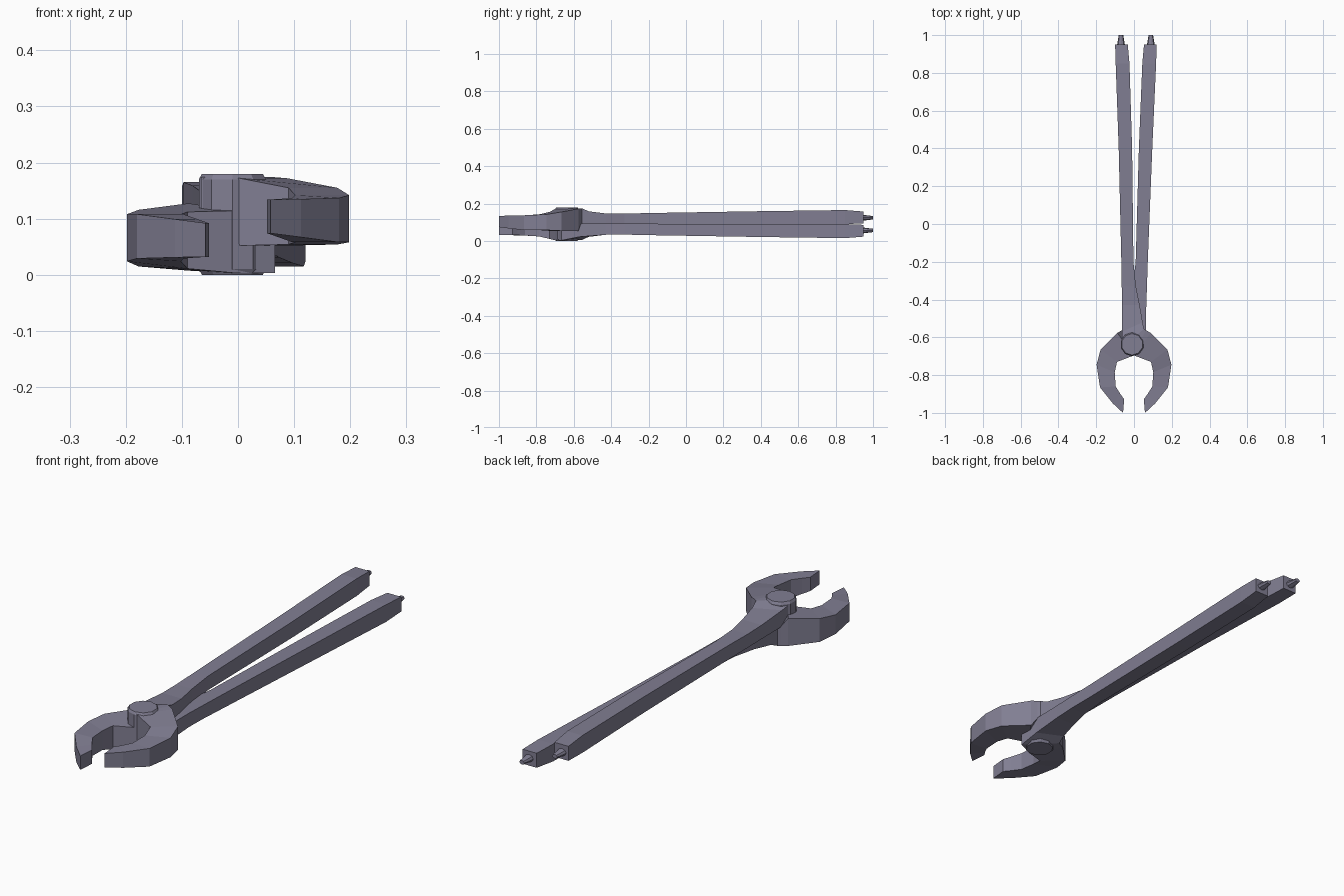
import bpy, bmesh, math
from mathutils import Matrix

if "Cube" in bpy.data.objects:
    bpy.data.objects.remove(bpy.data.objects["Cube"])

MID = 0.09           # height of the plane where the two levers meet
PIVOT = (-0.01, -0.637)

# Upper lever, jaw tip to handle end: outer x,y, inner x,y, bottom z, top z
STATIONS = [
    (.058, -1.0, .052, -.928, .074, .134),
    (.112, -.950, .072, -.900, .067, .135),
    (.180, -.865, .097, -.860, .058, .137),
    (.198, -.745, .102, -.785, .058, .142),
    (.177, -.665, .090, -.730, .054, .155),
    (.088, -.576, .003, -.697, .052, .172),
    (.064, -.563, -.008, -.692, .088, .174),
    (.052, -.555, -.066, -.665, .088, .174),
    (.046, -.520, -.063, -.570, .088, .158),
    (.030, -.430, -.063, -.430, .087, .147),
    (.010, -.330, -.065, -.330, .087, .146),
    (-.003, -.200, -.067, -.200, .088, .149),
    (-.010, .400, -.081, .400, .090, .159),
    (-.024, .850, -.097, .850, .090, .165),
    (-.033, .950, -.100, .950, .094, .157),
]

# Dark steel
steel = bpy.data.materials.new("dark_steel")
steel.diffuse_color = (.22, .21, .29, 1)
steel.use_nodes = True
steel.node_tree.nodes["Principled BSDF"].inputs["Base Color"].default_value = steel.diffuse_color


def make_object(name, bm):
    bmesh.ops.recalc_face_normals(bm, faces=bm.faces)
    mesh = bpy.data.meshes.new(name)
    bm.to_mesh(mesh)
    bm.free()
    mesh.materials.append(steel)
    ob = bpy.data.objects.new(name, mesh)
    bpy.context.collection.objects.link(ob)
    return ob


def ramp(t):
    return min(max(t, 0), 1)


def place(x, y, z, flip):
    # The lower lever is the upper one turned over, opened and dropped at the jaw
    if not flip:
        return (x, y, z)
    splay = 0.020 * ramp((y + .55) / 1.2)
    drop = 0.014 * ramp((-.57 - y) / .13)
    return (splay - x, y, max(2 * MID - z - drop, .003))


def loft(name, outlines):
    # Skin through a row of matching outlines and cap both ends
    bm = bmesh.new()
    rings = [[bm.verts.new(p) for p in outline] for outline in outlines]
    n = len(rings[0])
    for a, b in zip(rings, rings[1:]):
        for i in range(n):
            j = (i + 1) % n
            bm.faces.new((a[i], a[j], b[j], b[i]))
    bm.faces.new(rings[0])
    bm.faces.new(rings[-1])
    return make_object(name, bm)


def lever(name, flip):
    loft(name, [[place(*c, flip) for c in
                 ((ox, oy, lo), (ox, oy, hi), (ix, iy, hi), (ix, iy, lo))]
                for ox, oy, ix, iy, lo, hi in STATIONS])


def end_knob(name, flip):
    # Small tapered stud on the end of a handle
    bm = bmesh.new()
    bmesh.ops.create_cone(bm, cap_ends=True, segments=8, radius1=.022,
                          radius2=.012, depth=.06)
    c = place(-.069, .97, .124, flip)
    bmesh.ops.transform(bm, verts=bm.verts, matrix=Matrix.Translation(c)
                        @ Matrix.Diagonal((1, 1, .75, 1))
                        @ Matrix.Rotation(-math.pi / 2, 4, 'X'))
    make_object(name, bm)


# Two crossing levers with their end knobs
for label, flip in (("upper", False), ("lower", True)):
    lever(label + "_lever", flip)
    end_knob(label + "_end_knob", flip)

# Pivot bolt with chamfered heads
angles = [math.tau * (i + .5) / 10 for i in range(10)]
loft("pivot_bolt", [[(PIVOT[0] + r * math.cos(a), PIVOT[1] + r * math.sin(a), z)
                     for a in angles]
                    for z, r in ((0, .057), (.010, .063), (.170, .063), (.18, .057))])
